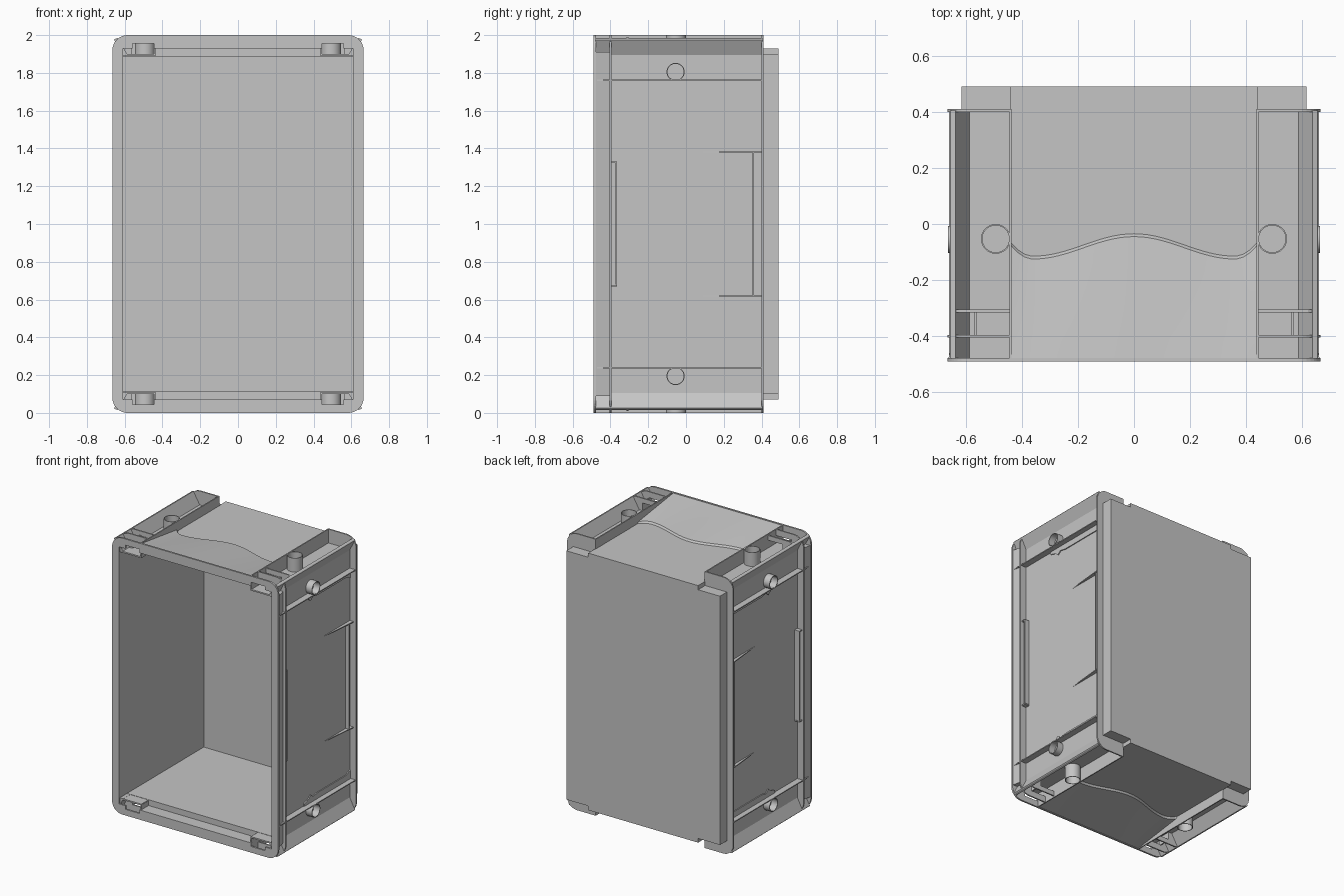
import bpy
import bmesh
import math

old = bpy.data.objects.get("Cube")
if old:
    bpy.data.objects.remove(old)

grey = bpy.data.materials.new("plain_grey")
grey.use_nodes = True
GREY = (0.56, 0.56, 0.56, 1)
grey.diffuse_color = GREY
grey.node_tree.nodes["Principled BSDF"].inputs["Base Color"].default_value = GREY


def finish(name, bm, smooth=False):
    bmesh.ops.remove_doubles(bm, verts=bm.verts, dist=0.0001)
    bmesh.ops.recalc_face_normals(bm, faces=bm.faces)
    mesh = bpy.data.meshes.new(name)
    bm.to_mesh(mesh)
    bm.free()
    mesh.materials.append(grey)
    ob = bpy.data.objects.new(name, mesh)
    bpy.context.collection.objects.link(ob)
    if smooth:
        bpy.ops.object.select_all(action="DESELECT")
        ob.select_set(True)
        bpy.context.view_layer.objects.active = ob
        bpy.ops.object.shade_smooth_by_angle(angle=math.radians(35))
    return ob


def place(axis, u, v, w):
    return {"x": (w, u, v), "y": (u, w, v), "z": (u, v, w)}[axis]


def prism(name, pts, axis, a, b, mx=False, mz=False, hole=None, smooth=False):
    """Extrude an outline along an axis, with copies mirrored in x and about mid height."""
    bm = bmesh.new()
    n = len(pts)
    for sx in ((1, -1) if mx else (1,)):
        for flip in ((False, True) if mz else (False,)):
            def loop(outline, w):
                out = []
                for u, v in outline:
                    x, y, z = place(axis, u, v, w)
                    out.append(bm.verts.new((sx * x, y, 2 - z if flip else z)))
                return out

            def band(p, q):
                for i in range(n):
                    j = (i + 1) % n
                    bm.faces.new((p[i], p[j], q[j], q[i]))

            lo, hi = loop(pts, a), loop(pts, b)
            band(lo, hi)
            if hole:
                lo_in, hi_in = loop(hole, a), loop(hole, b)
                band(lo_in, hi_in)
                band(lo, lo_in)
                band(hi, hi_in)
            else:
                bm.faces.new(lo)
                bm.faces.new(hi)
    return finish(name, bm, smooth)


def box(name, x, y, z, mx=False, mz=False):
    pts = [(x[0], z[0]), (x[1], z[0]), (x[1], z[1]), (x[0], z[1])]
    return prism(name, pts, "y", y[0], y[1], mx, mz)


def circle(cu, cv, r, n=28):
    return [(cu + r * math.cos(math.tau * i / n), cv + r * math.sin(math.tau * i / n))
            for i in range(n)]


def corner(cx, cz, start, r=0.08, n=8):
    return [(cx + r * math.cos(start + math.pi / 2 * i / n),
             cz + r * math.sin(start + math.pi / 2 * i / n)) for i in range(n + 1)]


# Inner tub, open at the front, with lowered back corners
box("tub_side_wall", (0.608, 0.615), (-0.4, 0.49), (0.1, 1.9), mx=True)
box("mouth_side_wall", (0.61, 0.615), (-0.48, -0.395), (0.07, 1.93), mx=True)
box("tub_floor_and_roof", (-0.61, 0.61), (-0.4, 0.49), (1.888, 1.9), mz=True)
box("tub_centre_slab", (-0.44, 0.44), (-0.4, 0.49), (1.895, 1.93), mz=True)
box("tub_back", (-0.615, 0.615), (0.477, 0.49), (0.1, 1.9))
box("mouth_roof", (-0.44, 0.44), (-0.48, -0.395), (1.93, 1.938), mz=True)
box("mouth_channel_floor", (0.438, 0.61), (-0.48, -0.395), (1.89, 1.9), mx=True, mz=True)

# Rounded front rim with sighting notches
right_top = corner(0.585, 1.92, 0)
right_low = corner(0.585, 0.08, -math.pi / 2)
outline = (right_low + right_top + corner(-0.585, 1.92, math.pi / 2)
           + corner(-0.585, 0.08, math.pi))
inner = [(max(-0.61, min(0.61, x)), max(0.07, min(1.93, z))) for x, z in outline]
rim = prism("front_rim", outline, "y", -0.49, -0.477, hole=inner)
cutter = box("notch_cutter", (0.446, 0.558), (-0.6, -0.45), (1.9, 1.956), mx=True, mz=True)
cutter.hide_render = True
cutter.hide_viewport = True
cut = rim.modifiers.new("notches", "BOOLEAN")
cut.object = cutter
cut.solver = "EXACT"

# Sloped band behind the rim on the sides
prism("rim_side_band", [(0.61, -0.48), (0.662, -0.48), (0.643, -0.4), (0.61, -0.4)],
      "z", 0.09, 1.91, mx=True)

# Frames wrapping the sides and corners
side = right_low + right_top
back = [(0.44, 0), *side, (0.44, 2), (0.44, 1.895), (0.61, 1.895), (0.61, 0.105), (0.44, 0.105)]
prism("back_frame", back, "y", 0.4, 0.41, mx=True)
mid = [(0.44, 0), *side, (0.44, 2), (0.44, 1.956), (0.56, 1.956), (0.56, 1.895), (0.61, 1.895),
       (0.61, 0.105), (0.56, 0.105), (0.56, 0.044), (0.44, 0.044)]
prism("front_inner_frame", mid, "y", -0.405, -0.395, mx=True)
prism("channel_web", [(0.44, 1.956), (0.56, 1.956), (0.56, 1.89), (0.6, 1.89), (0.64, 1.98),
                      (0.62, 1.99), (0.44, 1.99)], "y", -0.315, -0.305, mx=True, mz=True)
box("channel_web_link", (0.56, 0.568), (-0.4, -0.31), (1.895, 1.96), mx=True, mz=True)

# Diagonal corner fins and channel walls
prism("corner_fin", [(0.58, 1.888), (0.614, 1.893), (0.656, 1.975), (0.652, 1.98), (0.637, 1.985)],
      "y", -0.48, 0.405, mx=True, mz=True)
box("channel_wall", (0.436, 0.444), (-0.48, 0.41), (1.895, 2.0), mx=True, mz=True)

# Round bosses
prism("end_boss", circle(0.493, -0.053, 0.053), "z", 1.895, 2.0, True, True,
      circle(0.493, -0.053, 0.048), smooth=True)
prism("side_boss", circle(-0.055, 1.805, 0.048), "x", 0.61, 0.664, True, True,
      circle(-0.055, 1.805, 0.043), smooth=True)

# Side ribs, raised lips and thin latch plates
box("side_rib", (0.61, 0.66), (-0.488, 0.405), (1.757, 1.764), mx=True, mz=True)
lip = [(-0.13, 1.76), (-0.13, 1.738), (-0.085, 1.725), (-0.055, 1.703), (-0.03, 1.725),
       (0.02, 1.715), (0.35, 1.715), (0.405, 1.692), (0.405, 1.76)]
prism("side_lip", lip, "x", 0.61, 0.622, mx=True, mz=True)
box("front_latch_plate", (0.61, 0.652), (-0.372, -0.364), (0.68, 1.33), mx=True)
box("front_latch_end", (0.61, 0.652), (-0.4, -0.364), (1.322, 1.33), mx=True, mz=True)
box("back_latch_plate", (0.61, 0.64), (0.353, 0.36), (0.62, 1.385), mx=True)
prism("side_wedge_rib", [(0.61, 0.09), (0.615, 0.09), (0.645, 0.405), (0.61, 0.405)],
      "z", 1.378, 1.385, mx=True, mz=True)


# Rising end panels with a wavy stepped back edge
def wave(x):
    a = abs(x)
    if a < 0.36:
        return -0.085 + 0.04 * math.cos(math.pi * a / 0.36)
    return -0.125 + 0.05 * ((a - 0.36) / 0.08) ** 2


bm = bmesh.new()
COLS, ROWS = 36, 6
for flip in (False, True):
    rows = []
    for j in range(ROWS + 2):
        row = []
        for i in range(COLS + 1):
            x = -0.44 + 0.88 * i / COLS
            t = max(0, j - 1) / ROWS
            y = wave(x) * (1 - t) - 0.482 * t + (0.012 if j == 0 else 0)
            z = 1.928 if j == 0 else 1.942 + 0.055 * t
            row.append(bm.verts.new((x, y, 2 - z if flip else z)))
        rows.append(row)
    for p, q in zip(rows, rows[1:]):
        for i in range(COLS):
            bm.faces.new((p[i], p[i + 1], q[i + 1], q[i]))
finish("rising_end_panel", bm, smooth=True)
